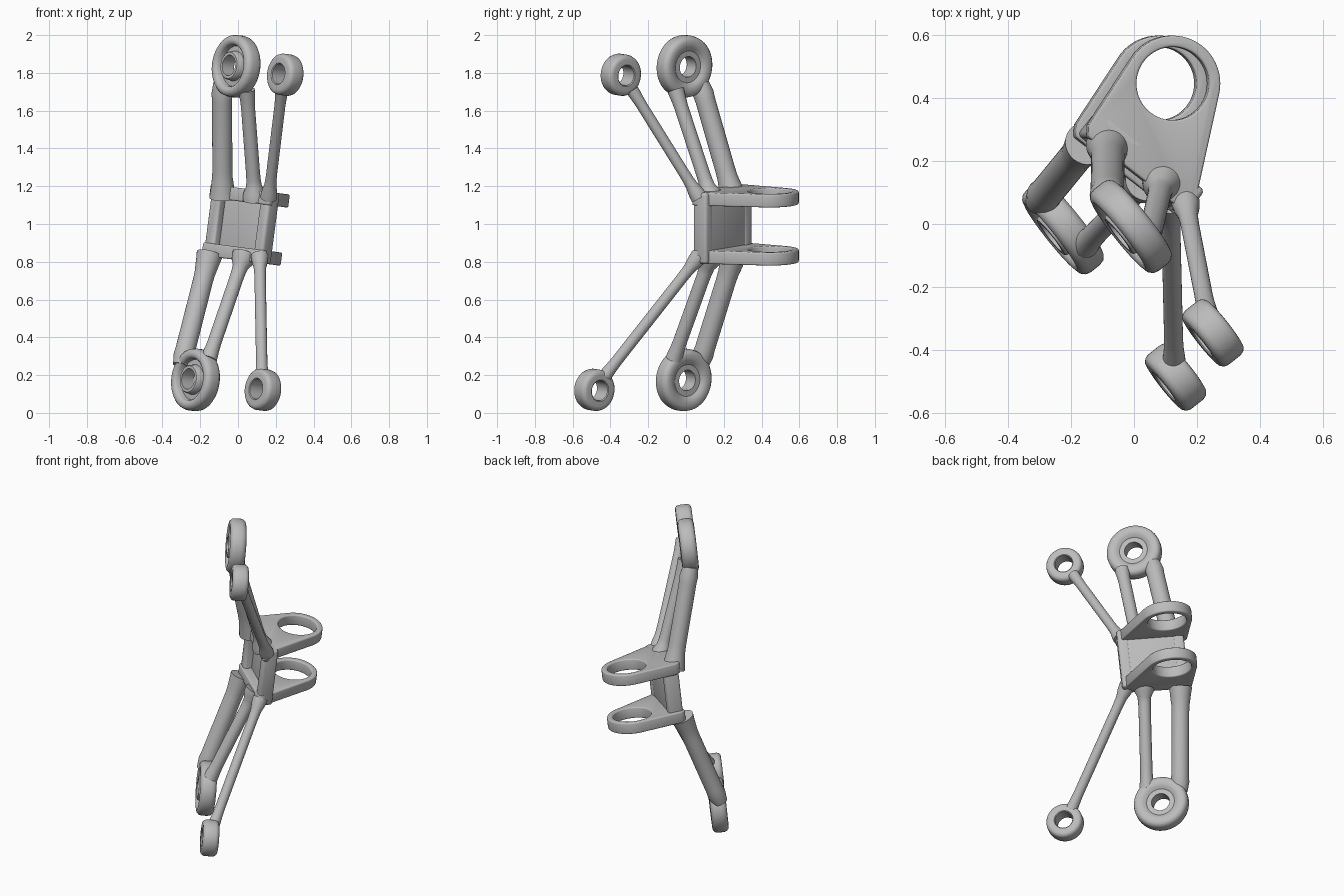
import bpy, bmesh, math
from mathutils import Matrix, Vector, geometry

if "Cube" in bpy.data.objects:
    bpy.data.objects.remove(bpy.data.objects["Cube"], do_unlink=True)

# One bare metal colour
grey = bpy.data.materials.new("cast grey")
grey.use_nodes = True
grey.diffuse_color = (0.5, 0.5, 0.5, 1)
grey.node_tree.nodes["Principled BSDF"].inputs["Base Color"].default_value = (0.5, 0.5, 0.5, 1)

# The whole bracket leans sideways by a few degrees
LEAN = Matrix.Translation((0, 0, 1)) @ Matrix.Rotation(0.13, 4, "Y")
AXIS = (LEAN.to_3x3() @ Vector((0.785, 0.62, 0))).normalized()


def finish(name, bm, matrix):
    bmesh.ops.recalc_face_normals(bm, faces=bm.faces)
    mesh = bpy.data.meshes.new(name)
    bm.to_mesh(mesh)
    bm.free()
    mesh.materials.append(grey)
    obj = bpy.data.objects.new(name, mesh)
    bpy.context.collection.objects.link(obj)
    obj.matrix_world = matrix
    bpy.ops.object.select_all(action="DESELECT")
    obj.select_set(True)
    bpy.context.view_layer.objects.active = obj
    bpy.ops.object.shade_smooth_by_angle(angle=math.radians(38))
    return obj


def aim(origin, direction):
    turn = Vector(direction).to_track_quat("Z", "Y").to_matrix().to_4x4()
    return Matrix.Translation(origin) @ turn


def lathe(name, profile, matrix, closed=False, steps=40):
    """Spin (radius, height) points around the local z axis."""
    bm = bmesh.new()
    vs = [bm.verts.new((r, 0, h)) for r, h in profile]
    pairs = list(zip(vs, vs[1:])) + ([(vs[-1], vs[0])] if closed else [])
    edges = [bm.edges.new(p) for p in pairs]
    bmesh.ops.spin(bm, geom=vs + edges, cent=(0, 0, 0), axis=(0, 0, 1),
                   angle=math.tau, steps=steps, use_duplicate=False)
    bmesh.ops.remove_doubles(bm, verts=bm.verts, dist=0.0002)
    return finish(name, bm, matrix)


def plate(name, loops, bottom, top, matrix, soft):
    """Extrude an outline, with optional holes, and soften its sharp edges."""
    bm = bmesh.new()
    for loop in loops:
        vs = [bm.verts.new((x, y, bottom)) for x, y in loop]
        for a, b in zip(vs, vs[1:] + vs[:1]):
            bm.edges.new((a, b))
    bmesh.ops.triangle_fill(bm, edges=bm.edges[:], use_beauty=True)
    bmesh.ops.dissolve_limit(bm, angle_limit=0.01, verts=[], edges=bm.edges[:])
    out = bmesh.ops.extrude_face_region(bm, geom=bm.faces[:], use_keep_orig=True)
    moved = [g for g in out["geom"] if isinstance(g, bmesh.types.BMVert)]
    bmesh.ops.translate(bm, verts=moved, vec=(0, 0, top - bottom))
    bmesh.ops.recalc_face_normals(bm, faces=bm.faces)
    sharp = [e for e in bm.edges if len(e.link_faces) == 2 and e.calc_face_angle() > 0.7]
    bmesh.ops.bevel(bm, geom=sharp, offset=soft, segments=3, profile=0.5,
                    affect="EDGES", clamp_overlap=True)
    return finish(name, bm, matrix)


def circle(cx, cy, r, n=56):
    return [(cx + r * math.cos(math.tau * i / n), cy + r * math.sin(math.tau * i / n))
            for i in range(n)]


def rectangle(w, h):
    return [(-w / 2, -h / 2), (w / 2, -h / 2), (w / 2, h / 2), (-w / 2, h / 2)]


def strut(name, start, end, r, flare=1.35, tip=1.2):
    """Round bar, flared where it grows out of the block and into its ring."""
    start, end = Vector(start), Vector(end)
    length = (end - start).length
    profile = [(0, 0), (r * flare * 1.1, 0), (r * flare, 0.04), (r * 1.12, 0.075),
               (r * 1.03, 0.11), (r, 0.15), (r, length - 0.1),
               (r * 1.05, length - 0.06), (r * tip, length), (0, length)]
    lathe(name, profile, aim(start, end - start), steps=28)


# Mounting flanges, each a tapering plate with a large hole
points = circle(0.1, 0.445, 0.152) + [(0.168, 0.05), (0.148, 0.03), (-0.17, 0.275), (-0.168, 0.315)]
hull = [points[i] for i in geometry.convex_hull_2d([Vector(p) for p in points])]
hole = circle(0.1, 0.445, 0.116)
plate("upper_flange", [hull, hole], 0.12, 0.19, LEAN, 0.014)
plate("lower_flange", [hull, hole], -0.19, -0.12, LEAN, 0.014)

# Front block: a thick frame around a pocket, closed by a web behind
a, b = Vector((-0.165, 0.283, 0)), Vector((0.148, 0.035, 0))
along = (b - a).normalized()
up = Vector((0, 0, 1))
face = Matrix((along, up, along.cross(up))).transposed().to_4x4()
face = LEAN @ Matrix.Translation((a + b) / 2) @ face
width = (b - a).length
plate("block_frame", [rectangle(width, 0.38), rectangle(0.27, 0.28)], -0.09, 0, face, 0.016)
plate("block_web", [rectangle(0.33, 0.32)], -0.085, -0.05, face, 0.004)

# Large bearing rings with a recessed face and a raised hub
big = [(0.165, -0.018), (0.161, -0.034), (0.150, -0.045), (0.135, -0.049), (0.120, -0.045),
       (0.112, -0.035), (0.108, -0.008), (0.080, -0.010), (0.075, -0.045), (0.070, -0.050),
       (0.055, -0.050), (0.055, 0.030), (0.085, 0.030), (0.102, 0.044), (0.118, 0.049),
       (0.138, 0.049), (0.150, 0.045), (0.161, 0.034), (0.165, 0.018)]
lathe("upper_large_ring", big, aim((-0.01, -0.008, 1.835), AXIS), True, 56)
lathe("lower_large_ring", big, aim((-0.225, -0.012, 0.175), AXIS), True, 56)

# Small rings
small = [(0.110, -0.025), (0.106, -0.038), (0.096, -0.047), (0.085, -0.049), (0.058, -0.049),
         (0.053, -0.045), (0.053, 0.045), (0.058, 0.049), (0.085, 0.049), (0.096, 0.047),
         (0.106, 0.038), (0.110, 0.025)]
lathe("upper_small_ring", small, aim((0.25, -0.345, 1.79), AXIS), True, 48)
lathe("lower_small_ring", small, aim((0.132, -0.485, 0.122), AXIS), True, 48)

# Pairs of struts to the large rings
strut("upper_thick_strut", (-0.082, 0.25, 1.14), (-0.085, 0.075, 1.75), 0.053, 1.2, 0.85)
strut("upper_thin_strut", (0.09, 0.135, 1.13), (0.046, -0.055, 1.71), 0.037, 1.6)
strut("lower_thick_strut", (-0.150, 0.255, 0.84), (-0.300, 0.072, 0.25), 0.053, 1.2, 0.85)
strut("lower_thin_strut", (0.035, 0.135, 0.84), (-0.155, -0.065, 0.285), 0.037, 1.6)

# Single slender rods to the small rings
strut("upper_rod", (0.163, 0.07, 1.14), (0.232, -0.285, 1.71), 0.029, 1.4)
strut("lower_rod", (0.115, 0.07, 0.83), (0.127, -0.43, 0.195), 0.030, 1.4)
